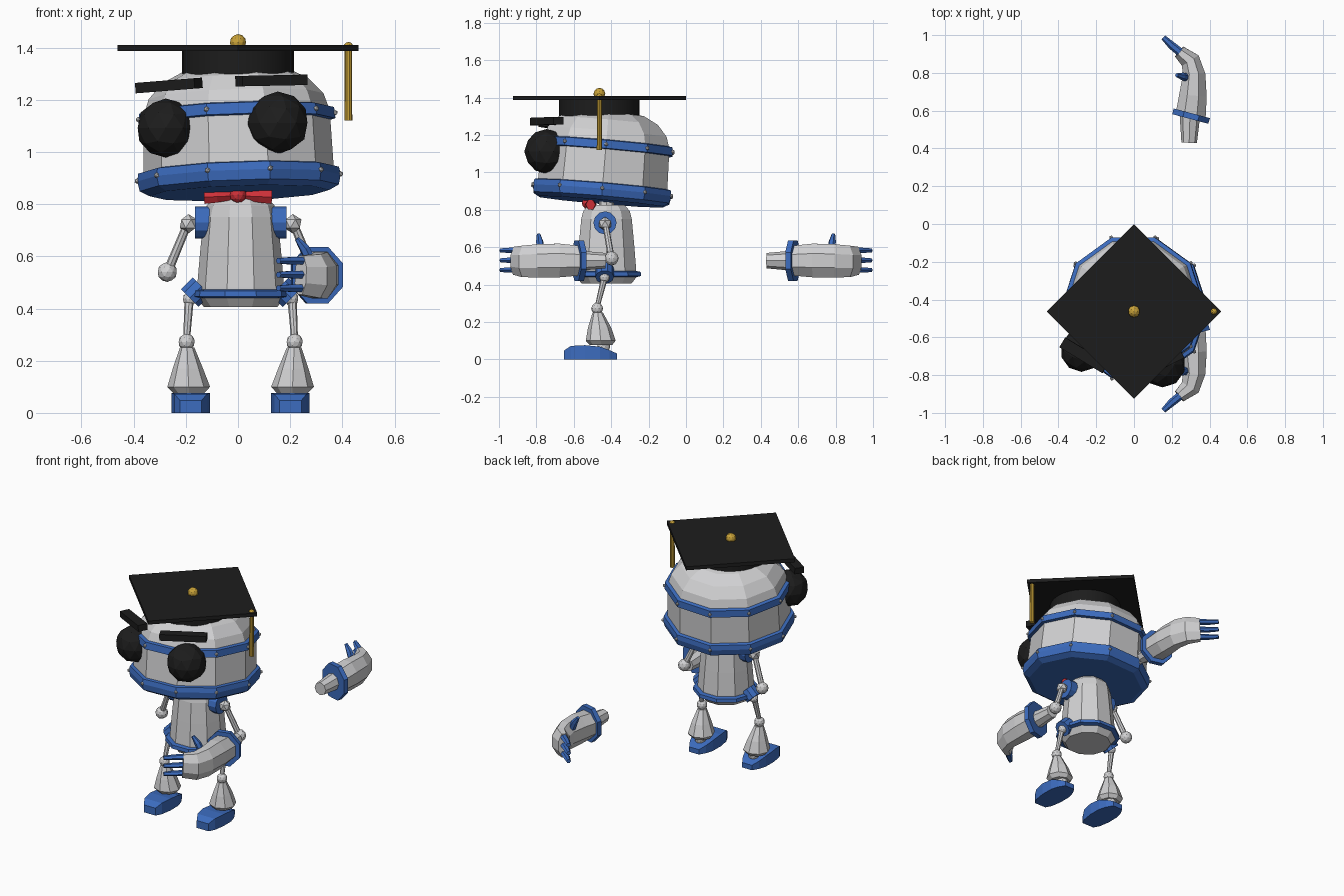
import bpy, bmesh, math
from mathutils import Vector, Matrix

if "Cube" in bpy.data.objects:
    bpy.data.objects.remove(bpy.data.objects["Cube"])

COLORS = {"grey": (0.64, 0.64, 0.65), "blue": (0.045, 0.15, 0.52), "black": (0.012, 0.012, 0.012),
          "gold": (0.58, 0.36, 0.04), "red": (0.62, 0.03, 0.04)}
MATS = {}
for n, c in COLORS.items():
    MATS[n] = bpy.data.materials.new(n)
    MATS[n].diffuse_color = (*c, 1)


def finish(name, bm, mat, matrix=None):
    if matrix:
        bm.transform(matrix)
    bmesh.ops.recalc_face_normals(bm, faces=bm.faces)
    me = bpy.data.meshes.new(name)
    bm.to_mesh(me)
    bm.free()
    me.materials.append(MATS[mat])
    ob = bpy.data.objects.new(name, me)
    bpy.context.collection.objects.link(ob)
    return ob


def loft(name, pts, mat, sides=8, flat=False, axis=None, matrix=None):
    """Rings (x, y, z, half width, half height) joined along a path."""
    bm = bmesh.new()
    ps = [Vector(p[:3]) for p in pts]
    rings = []
    k = 1 / math.cos(math.pi / sides) if flat else 1
    for i, p in enumerate(pts):
        d = Vector(axis) if axis else ps[min(i + 1, len(ps) - 1)] - ps[max(i - 1, 0)]
        d.normalize()
        side = d.cross(Vector((0, 0, 1))) if abs(d.z) < 0.9 else Vector((0, 1, 0)).cross(d)
        side.normalize()
        up = side.cross(d)
        ring = []
        for j in range(sides):
            a = 2 * math.pi * (j + (0.5 if flat else 0)) / sides
            ring.append(bm.verts.new(ps[i] + side * math.cos(a) * p[3] * k + up * math.sin(a) * p[4] * k))
        rings.append(ring)
    for r0, r1 in zip(rings, rings[1:]):
        for j in range(sides):
            m = (j + 1) % sides
            bm.faces.new((r0[j], r0[m], r1[m], r1[j]))
    bm.faces.new(rings[0])
    bm.faces.new(rings[-1])
    return finish(name, bm, mat, matrix)


def turned(name, center, profile, mat, sides=10, matrix=None):
    return loft(name, [(center[0], center[1], z, r, r) for r, z in profile], mat, sides,
                axis=(0, 0, 1), matrix=matrix)


def rod(name, a, b, ra, rb, mat, sides=8):
    return loft(name, [(*a, ra, ra), (*b, rb, rb)], mat, sides)


def ball(name, c, r, mat, sub=2, matrix=None):
    bm = bmesh.new()
    bmesh.ops.create_icosphere(bm, subdivisions=sub, radius=r, matrix=Matrix.Translation(c))
    return finish(name, bm, mat, matrix)


def box(name, c, size, mat, rot=(0, 0, 0)):
    bm = bmesh.new()
    bmesh.ops.create_cube(bm, size=1, matrix=Matrix.Diagonal((*size, 1)))
    m = Matrix.Translation(c)
    for ang, ax in zip(rot, "XYZ"):
        m = m @ Matrix.Rotation(ang, 4, ax)
    return finish(name, bm, mat, m)


# Head, leaning back and slightly to one side
HC = (0, -0.44)
pivot = Matrix.Translation((0, -0.44, 1.0))
tilt = pivot @ Matrix.Rotation(-0.085, 4, 'X') @ Matrix.Rotation(-0.035, 4, 'Y') @ pivot.inverted()
turned("head", HC, [(0.33, 0.86), (0.365, 0.92), (0.357, 1.15), (0.335, 1.215), (0.28, 1.275),
                    (0.2, 1.315), (0.08, 1.33)], "grey", matrix=tilt)
turned("head_base_band", HC, [(0.345, 0.842), (0.382, 0.862), (0.39, 0.90), (0.385, 0.93), (0.36, 0.935)],
       "blue", matrix=tilt)
turned("head_upper_band", HC, [(0.35, 1.112), (0.378, 1.117), (0.374, 1.16), (0.35, 1.165)], "blue", matrix=tilt)
for z, r in ((0.902, 0.39), (1.138, 0.377)):
    for i in range(10):
        a = i * math.pi / 5
        ball("rivet", (r * math.cos(a), -0.44 + r * math.sin(a), z), 0.011, "grey", 1, tilt)

# Eyes and eyebrows
ball("left_eye", (-0.277, -0.67, 1.092), 0.113, "black")
ball("right_eye", (0.152, -0.745, 1.112), 0.12, "black")
box("left_eyebrow", (-0.265, -0.695, 1.255), (0.265, 0.06, 0.04), "black", (0, -0.08, -0.54))
box("right_eyebrow", (0.128, -0.745, 1.274), (0.28, 0.06, 0.04), "black", (0, -0.02, 0.47))

# Graduation cap with button and tassel
CAP = (0, -0.463)
cap = turned("cap_band", CAP, [(0.215, 1.285), (0.215, 1.388)], "black", 32)
bpy.context.view_layer.objects.active = cap
cap.select_set(True)
bpy.ops.object.shade_smooth_by_angle()
box("cap_board", (*CAP, 1.398), (0.654, 0.654, 0.023), "black", (0, 0, math.pi / 4))
ball("cap_button", (*CAP, 1.42), 0.032, "gold")
rod("tassel", (0.423, -0.463, 1.12), (0.423, -0.463, 1.39), 0.015, 0.014, "gold", 10)
ball("tassel_knob", (0.423, -0.463, 1.404), 0.018, "gold")

# Body
BC = (0.01, -0.425)
turned("neck", BC, [(0.04, 0.79), (0.04, 0.9)], "grey", 8)
turned("torso", BC, [(0.14, 0.405), (0.168, 0.44), (0.167, 0.48), (0.155, 0.62), (0.142, 0.75),
                     (0.13, 0.795), (0.1, 0.825)], "grey")
turned("waist_band", BC, [(0.16, 0.438), (0.195, 0.446), (0.192, 0.468), (0.16, 0.474)], "blue")

# Bow tie
ball("bow_knot", (0, -0.525, 0.835), 0.032, "red")
for s in (-1, 1):
    loft("bow_wing", [(s * 0.01, -0.51, 0.832, 0.02, 0.016), (s * 0.08, -0.51, 0.829, 0.032, 0.026),
                      (s * 0.13, -0.51, 0.827, 0.026, 0.03)], "red", 6)

for s, side in ((-1, "left"), (1, "right")):
    def at(x, y, z):
        return (0.01 + s * x, y, z)

    # Arm joints
    rod(side + "_shoulder_ring", at(0.11, -0.433, 0.73), at(0.175, -0.433, 0.73), 0.062, 0.062, "blue", 12)
    ball(side + "_shoulder", at(0.2, -0.433, 0.725), 0.037, "grey", 1)
    rod(side + "_upper_arm", at(0.205, -0.43, 0.72), at(0.278, -0.4, 0.545), 0.016, 0.018, "grey")
    ball(side + "_elbow", at(0.281, -0.398, 0.54), 0.038, "grey")
    # Leg
    rod(side + "_hip_ring", at(0.15, -0.435, 0.485), at(0.195, -0.435, 0.44), 0.05, 0.05, "blue", 10)
    ball(side + "_hip", at(0.195, -0.435, 0.437), 0.027, "grey")
    rod(side + "_thigh", at(0.197, -0.435, 0.44), at(0.207, -0.475, 0.28), 0.018, 0.013, "grey")
    ball(side + "_knee", at(0.207, -0.475, 0.272), 0.032, "grey")
    loft(side + "_shin", [(*at(0.205, -0.472, 0.25), 0.028, 0.028), (*at(0.202, -0.462, 0.17), 0.058, 0.062),
                          (*at(0.199, -0.456, 0.1), 0.082, 0.08), (*at(0.198, -0.455, 0.077), 0.06, 0.06)],
         "grey", 8, axis=(0, 0, -1))
    ball(side + "_ankle", at(0.193, -0.44, 0.068), 0.035, "grey")
    # Foot, rounded in plan and sloping to the heel
    loft(side + "_foot", [(*at(0.191, -0.652, 0.024), 0.042, 0.024), (*at(0.191, -0.615, 0.036), 0.062, 0.036),
                          (*at(0.191, -0.54, 0.038), 0.074, 0.038), (*at(0.191, -0.46, 0.034), 0.073, 0.034),
                          (*at(0.191, -0.41, 0.025), 0.058, 0.025), (*at(0.191, -0.37, 0.016), 0.035, 0.016)],
         "blue", 4, flat=True, axis=(0, 1, 0))

# Two forearms with hands: one attached in front, its mirror floating behind
for s, side in ((-1, "front"), (1, "rear")):
    rod(side + "_forearm", (0.292, s * 0.43, 0.528), (0.296, s * 0.57, 0.528), 0.041, 0.054, "grey")
    loft(side + "_cuff", [(0.298, s * 0.556, 0.528, 0.098, 0.108), (0.306, s * 0.586, 0.528, 0.1, 0.108)],
         "blue", 8, True)
    loft(side + "_hand", [(0.3, s * 0.575, 0.528, 0.08, 0.08), (0.312, s * 0.68, 0.529, 0.073, 0.09),
                          (0.318, s * 0.79, 0.527, 0.06, 0.089), (0.298, s * 0.865, 0.524, 0.052, 0.084),
                          (0.24, s * 0.912, 0.528, 0.034, 0.075)], "grey", 8, True)
    for z in (0.478, 0.53, 0.583):
        loft(side + "_finger", [(0.25, s * 0.905, z, 0.022, 0.017), (0.2, s * 0.945, z, 0.021, 0.016),
                                (0.155, s * 0.988, z, 0.014, 0.012)], "blue", 6)
    loft(side + "_thumb", [(0.282, s * 0.775, 0.575, 0.022, 0.022), (0.255, s * 0.782, 0.63, 0.02, 0.02),
                           (0.226, s * 0.788, 0.668, 0.01, 0.01)], "blue", 6)

for m in bpy.data.materials:
    if m.users and not m.is_grease_pencil:
        m.use_nodes = True
        m.node_tree.nodes["Principled BSDF"].inputs["Base Color"].default_value = m.diffuse_color
